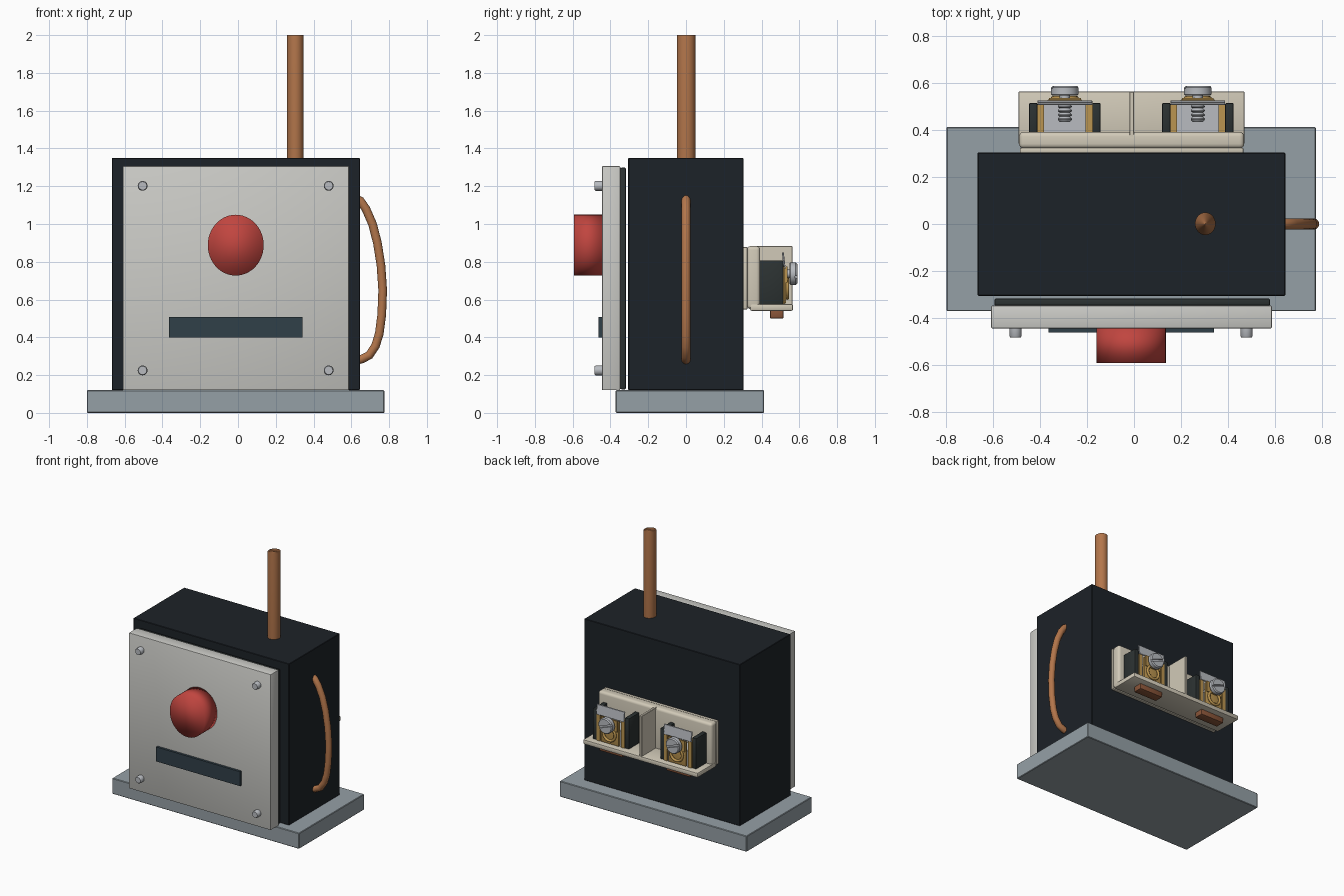
import bpy, math

if "Cube" in bpy.data.objects:
    bpy.data.objects.remove(bpy.data.objects["Cube"])

COLORS = {
    "black": (0.012, 0.016, 0.021), "rubber": (0.025, 0.032, 0.032), "panel": (0.60, 0.60, 0.57),
    "base": (0.30, 0.35, 0.38), "copper": (0.45, 0.18, 0.07), "red": (0.53, 0.06, 0.05),
    "slate": (0.03, 0.05, 0.065), "beige": (0.64, 0.59, 0.48), "brass": (0.50, 0.30, 0.08),
    "steel": (0.48, 0.50, 0.53), "rust": (0.25, 0.09, 0.04),
}
MATS = {}
for key, rgb in COLORS.items():
    MATS[key] = bpy.data.materials.new(key)
    MATS[key].diffuse_color = (*rgb, 1)


def finish(ob, name, color, smooth=None):
    ob.name = name
    ob.data.materials.clear()
    ob.data.materials.append(MATS[color])
    if smooth:
        bpy.ops.object.shade_smooth_by_angle(angle=math.radians(smooth))
    return ob


def box(name, x, y, z, color, bevel=0.0, segs=2):
    """Box from (min, max) ranges, with optional rounded edges."""
    bpy.ops.mesh.primitive_cube_add(size=1, location=[(a + b) / 2 for a, b in (x, y, z)])
    ob = bpy.context.object
    ob.scale = [b - a for a, b in (x, y, z)]
    bpy.ops.object.transform_apply(location=False, rotation=False, scale=True)
    if bevel:
        m = ob.modifiers.new("bevel", 'BEVEL')
        m.width, m.segments = bevel, segs
        bpy.ops.object.modifier_apply(modifier=m.name)
    return finish(ob, name, color, 35 if bevel else None)


def lathe_y(name, x, z, profile, color, sides=24, smooth=35):
    """Closed turned shape around a y-axis; profile is (radius, y)."""
    verts, faces = [], []
    for r, y in profile:
        for i in range(sides):
            a = 2 * math.pi * i / sides
            verts.append((r * math.cos(a), y, r * math.sin(a)))
    for k in range(len(profile) - 1):
        for i in range(sides):
            j = (i + 1) % sides
            faces.append((k * sides + i, (k + 1) * sides + i, (k + 1) * sides + j, k * sides + j))
    n = (len(profile) - 1) * sides
    faces += [tuple(range(sides)), tuple(n + i for i in reversed(range(sides)))]
    me = bpy.data.meshes.new(name)
    me.from_pydata(verts, [], faces)
    ob = bpy.data.objects.new(name, me)
    ob.location = (x, 0, z)
    bpy.context.collection.objects.link(ob)
    bpy.ops.object.select_all(action='DESELECT')
    ob.select_set(True)
    bpy.context.view_layer.objects.active = ob
    bpy.ops.object.mode_set(mode='EDIT')
    bpy.ops.mesh.select_all(action='SELECT')
    bpy.ops.mesh.normals_make_consistent(inside=False)
    bpy.ops.object.mode_set(mode='OBJECT')
    return finish(ob, name, color, smooth)


def cut_slot(ob, x, y, z, turn=0.0):
    """Carve a box-shaped driver slot into a screw head."""
    cutter = box("cutter", x, y, z, "steel")
    cutter.rotation_euler.y = turn
    cutter.hide_render = True
    bpy.ops.object.select_all(action='DESELECT')
    ob.select_set(True)
    bpy.context.view_layer.objects.active = ob
    m = ob.modifiers.new("slot", 'BOOLEAN')
    m.operation, m.object, m.solver = 'DIFFERENCE', cutter, 'EXACT'
    bpy.ops.object.modifier_apply(modifier=m.name)
    bpy.data.objects.remove(cutter, do_unlink=True)


# Housing: base, body, gasket, front panel
box("base_plate", (-0.80, 0.775), (-0.372, 0.413), (0, 0.12), "base", 0.004, 1)
box("body", (-0.667, 0.645), (-0.306, 0.304), (0.12, 1.35), "black", 0.003, 1)
box("gasket", (-0.595, 0.58), (-0.348, -0.318), (0.125, 1.298), "rubber", 0.006)
box("front_panel", (-0.61, 0.588), (-0.445, -0.348), (0.12, 1.307), "panel", 0.006)
box("display_slot", (-0.365, 0.342), (-0.463, -0.445), (0.398, 0.508), "slate")

# Big red push button
knob = lathe_y("red_button", -0.012, 0.888, [(0.148, -0.44), (0.148, -0.593)], "red", 48, 180)
knob.scale.z = 0.161 / 0.148

# Cross-head panel screws
for sx in (-0.505, 0.48):
    for sz in (0.225, 1.202):
        s = lathe_y("panel_screw", sx, sz, [(0.026, -0.44), (0.026, -0.478), (0.022, -0.484)], "steel")
        for w, h in ((0.018, 0.005), (0.005, 0.018)):
            cut_slot(s, (sx - w, sx + w), (-0.472, -0.50), (sz - h, sz + h))

# Antenna rod
bpy.ops.mesh.primitive_cylinder_add(vertices=32, radius=1, depth=0.68, location=(0.304, 0.001, 1.66))
bpy.context.object.scale = (0.044, 0.048, 1)
finish(bpy.context.object, "antenna_rod", "copper", 180)

# Bowed side handle
path = [(0.625, 1.135), (0.648, 1.122), (0.677, 1.08), (0.712, 1.0), (0.738, 0.90), (0.757, 0.78),
        (0.766, 0.65), (0.761, 0.52), (0.748, 0.42), (0.728, 0.355), (0.695, 0.305), (0.655, 0.285),
        (0.625, 0.278)]
cu = bpy.data.curves.new("side_handle", 'CURVE')
cu.dimensions, cu.bevel_depth, cu.bevel_resolution, cu.use_fill_caps = '3D', 0.024, 3, True
sp = cu.splines.new('POLY')
sp.points.add(len(path) - 1)
for p, (x, z) in zip(sp.points, path):
    p.co = (x, 0, z, 1)
handle = bpy.data.objects.new("side_handle", cu)
bpy.context.collection.objects.link(handle)
bpy.ops.object.select_all(action='DESELECT')
handle.select_set(True)
bpy.context.view_layer.objects.active = handle
bpy.ops.object.convert(target='MESH')
finish(bpy.context.object, "side_handle", "copper", 60)

# Terminal bracket on the back
box("bracket_back", (-0.487, 0.467), (0.302, 0.325), (0.548, 0.878), "beige", 0.005)
box("bracket_pad", (-0.49, 0.47), (0.322, 0.393), (0.55, 0.883), "beige", 0.02, 4)
box("bracket_shelf", (-0.493, 0.472), (0.34, 0.566), (0.54, 0.576), "beige", 0.008)
box("bracket_divider", (-0.02, 0.0), (0.37, 0.564), (0.545, 0.883), "beige", 0.003, 1)

# Two screw terminals
for cx in (-0.295, 0.272):
    zc = 0.737
    for s in (-1, 1):
        a, b, c = cx + s * 0.152, cx + s * 0.117, cx + s * 0.088
        box("terminal_wall", (min(a, b), max(a, b)), (0.388, 0.516), (0.574, 0.808), "rubber", 0.005)
        box("brass_side", (min(b, c), max(b, c)), (0.388, 0.522), (0.574, 0.775), "brass")
    box("clamp_block", (cx - 0.088, cx + 0.088), (0.388, 0.512), (0.574, 0.69), "steel")
    box("brass_plate", (cx - 0.075, cx + 0.075), (0.512, 0.53), (0.58, 0.765), "brass", 0.004)
    box("brass_tab", (cx - 0.068, cx + 0.068), (0.528, 0.538), (0.69, 0.775), "brass")
    bpy.ops.mesh.primitive_torus_add(location=(cx, 0.536, 0.658), rotation=(math.pi / 2, 0, 0),
                                     major_radius=0.05, minor_radius=0.01,
                                     major_segments=28, minor_segments=8)
    finish(bpy.context.object, "wire_loop", "brass", 60)
    # Threaded shank and slotted head
    thread = [(0.022, 0.435)]
    for k in range(5):
        y = 0.44 + k * 0.018
        thread += [(0.03, y + 0.005), (0.03, y + 0.009), (0.022, y + 0.018)]
    lathe_y("terminal_shank", cx, zc, thread + [(0.022, 0.555)], "steel", 20)
    head = lathe_y("terminal_screw", cx, zc, [(0.054, 0.548), (0.059, 0.553), (0.059, 0.581),
                                            (0.052, 0.589)], "steel", 32)
    cut_slot(head, (cx - 0.07, cx + 0.07), (0.577, 0.60), (zc - 0.007, zc + 0.007), 0.35)
    # Blank tilted label plate and contact under the shelf
    tag = box("label_plate", (cx - 0.117, cx + 0.117), (0.512, 0.522), (0.775, 0.85), "steel", 0.002, 1)
    tag.rotation_euler.x = 0.12
    box("contact_tab", (cx - 0.10, cx + 0.10), (0.445, 0.516), (0.50, 0.545), "rust", 0.004)

for m in bpy.data.materials:
    if m.users and not m.is_grease_pencil:
        m.use_nodes = True
        m.node_tree.nodes["Principled BSDF"].inputs["Base Color"].default_value = m.diffuse_color
